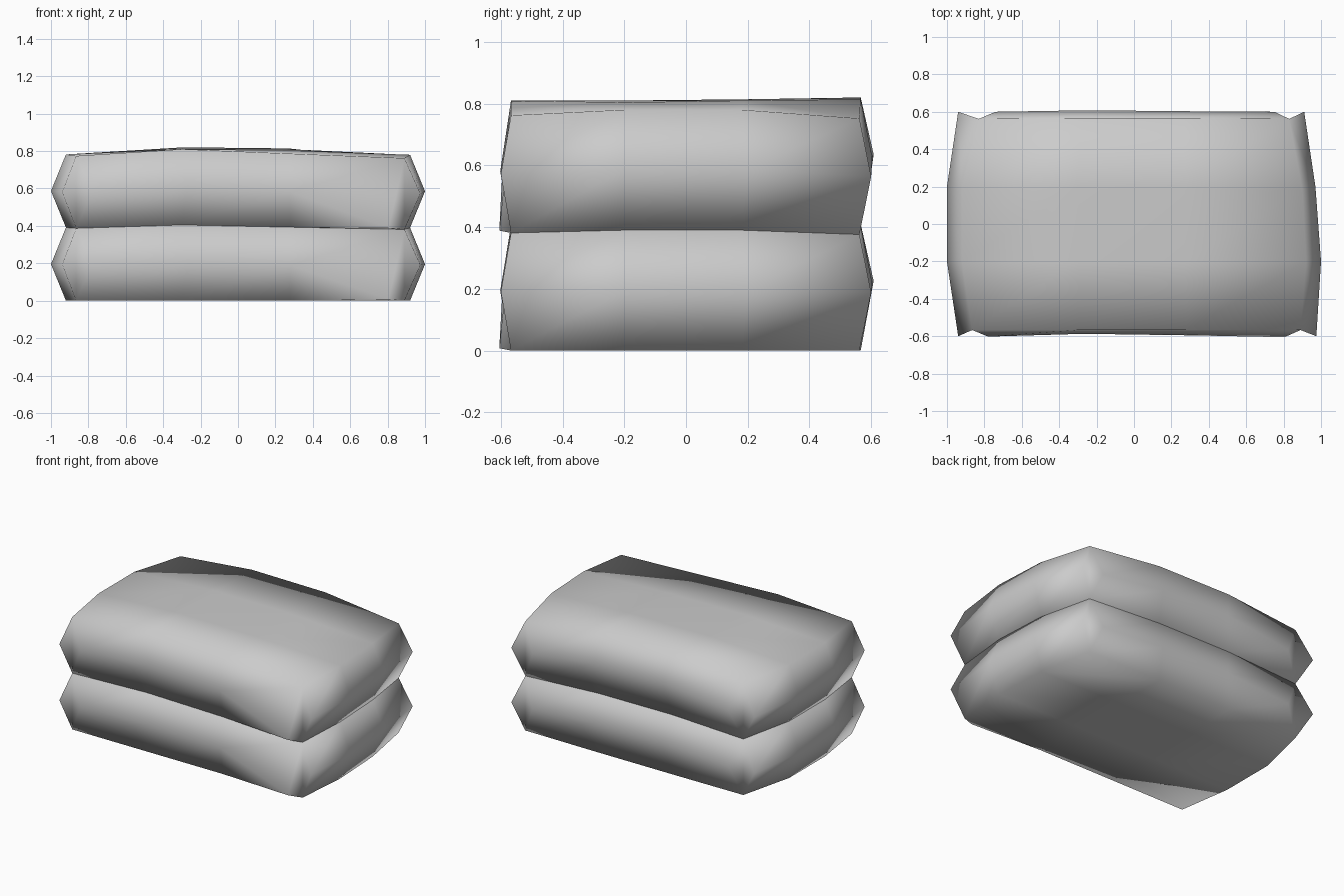
import bpy, bmesh

if "Cube" in bpy.data.objects:
    bpy.data.objects.remove(bpy.data.objects["Cube"])

# 4 x 4 control grid of the cushion sheets: (x, y, thickness), rows from front to back
GRID = [
    [(-.865, -.567, .387), (-.30, -.567, .405), (.28, -.567, .393), (.89, -.567, .381)],
    [(-.92, -.20, .391), (-.30, -.20, .405), (.27, -.20, .402), (.92, -.20, .39)],
    [(-.92, .19, .391), (-.30, .19, .407), (.27, .19, .405), (.90, .18, .39)],
    [(-.83, .562, .385), (-.29, .566, .410), (.27, .566, .407), (.83, .562, .376)],
]

# Bulging mid seam of each side: (x, y, height as fraction of thickness)
SEAMS = {
    "front": [(-.78, -.602, .5), (-.27, -.587, .5), (.28, -.595, .48), (.805, -.605, .02)],
    "right": [(.975, -.60, .5), (1.0, -.20, .5), (.97, .20, .5), (.91, .60, .5)],
    "back": [(.75, .60, .5), (.27, .603, .54), (-.25, .608, .55), (-.74, .60, .5)],
    "left": [(-.94, .60, .5), (-1.0, .20, .5), (-1.0, -.20, .5), (-.94, -.60, .5)],
}

# Grid cells along each side, running counter-clockwise
SIDES = {
    "front": [(0, i) for i in range(4)],
    "right": [(j, 3) for j in range(4)],
    "back": [(3, 3 - i) for i in range(4)],
    "left": [(3 - j, 0) for j in range(4)],
}


def make_sack(name, layer):
    bm = bmesh.new()
    # top and bottom sheets; an upper layer rests on the one beneath
    low = [[bm.verts.new((x, y, t * layer)) for x, y, t in row] for row in GRID]
    top = [[bm.verts.new((x, y, t * (layer + 1))) for x, y, t in row] for row in GRID]
    for j in range(3):
        for i in range(3):
            for g, flip in ((top, False), (low, True)):
                quad = [g[j][i], g[j][i + 1], g[j + 1][i + 1], g[j + 1][i]]
                bm.faces.new(quad[::-1] if flip else quad)

    # bulging sides, each closed by a triangular tuck at the corners
    for side, cells in SIDES.items():
        t = [top[j][i] for j, i in cells]
        b = [low[j][i] for j, i in cells]
        m = []
        for (x, y, f), tv, bv in zip(SEAMS[side], t, b):
            m.append(bm.verts.new((x, y, bv.co.z + f * (tv.co.z - bv.co.z))))
        for k in range(3):
            bm.faces.new((m[k], m[k + 1], t[k + 1], t[k]))
            bm.faces.new((b[k], b[k + 1], m[k + 1], m[k]))
        bm.faces.new((t[0], b[0], m[0]))
        bm.faces.new((b[3], t[3], m[3]))

    for f in bm.faces:
        f.smooth = True
    mesh = bpy.data.meshes.new(name)
    bm.to_mesh(mesh)
    bm.free()
    obj = bpy.data.objects.new(name, mesh)
    bpy.context.collection.objects.link(obj)
    return obj


# Two stacked sacks
make_sack("lower_sack", 0)
make_sack("upper_sack", 1)
